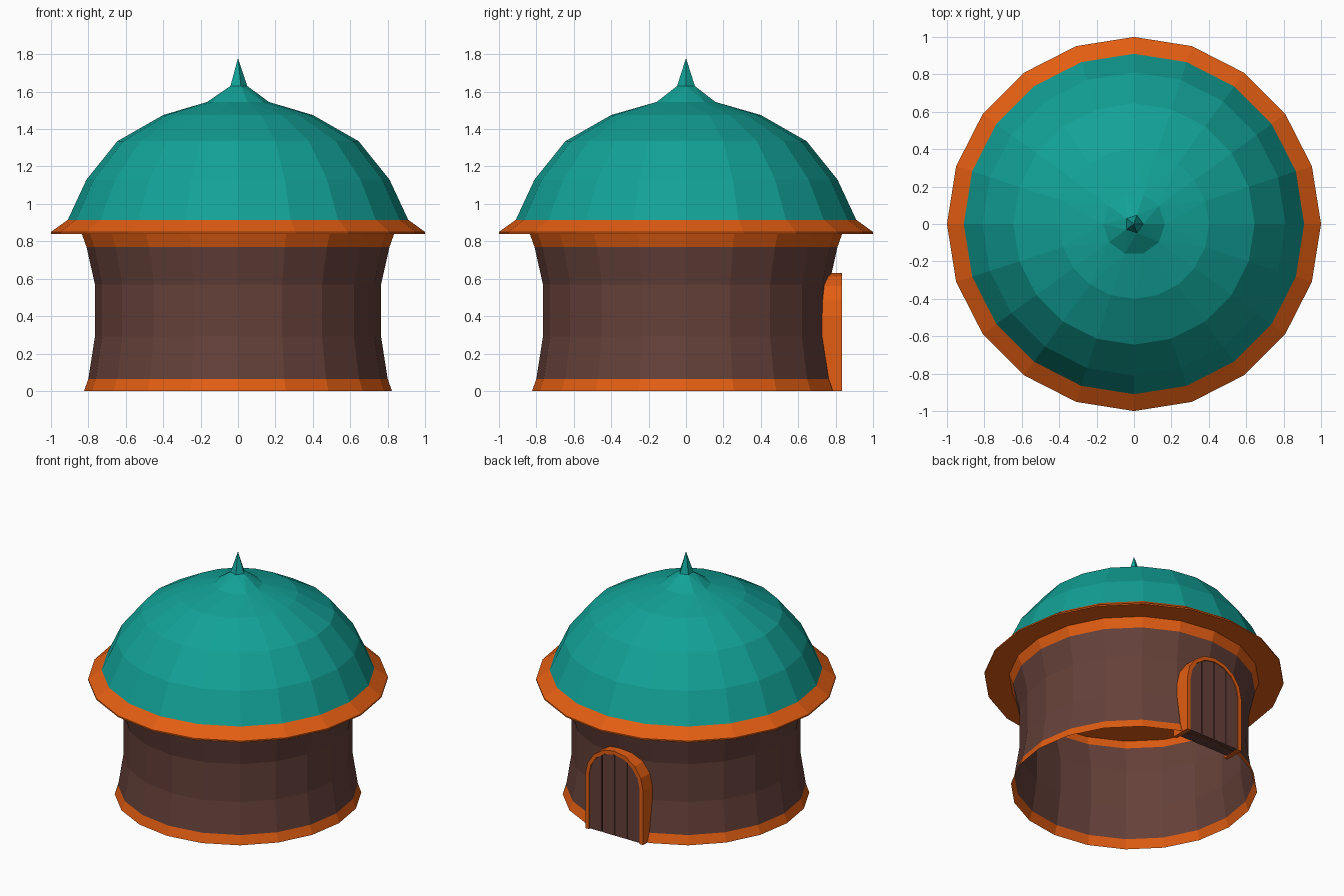
import bpy, bmesh, math

cube = bpy.data.objects.get("Cube")
if cube:
    bpy.data.objects.remove(cube, do_unlink=True)


def material(name, rgb):
    m = bpy.data.materials.new(name)
    m.use_nodes = True
    m.diffuse_color = (*rgb, 1)
    m.node_tree.nodes["Principled BSDF"].inputs["Base Color"].default_value = (*rgb, 1)
    return m


TEAL = material("teal", (0.006, 0.36, 0.31))
ORANGE = material("orange", (0.76, 0.11, 0.006))
BROWN = material("brown", (0.13, 0.052, 0.041))


def finish(bm, name, *mats):
    mesh = bpy.data.meshes.new(name)
    bm.to_mesh(mesh)
    bm.free()
    for m in mats:
        mesh.materials.append(m)
    obj = bpy.data.objects.new(name, mesh)
    bpy.context.collection.objects.link(obj)
    return obj


def ring(bm, r, z, n):
    return [bm.verts.new((r * math.cos(math.tau * i / n), r * math.sin(math.tau * i / n), z))
            for i in range(n)]


def join(bm, low, high):
    """Skin two rings; the upper one may have half as many points."""
    n, k = len(low), len(high)
    faces = []
    for i in range(k):
        j = (i + 1) % k
        if n == k:
            faces.append(bm.faces.new((low[i], low[j], high[j], high[i])))
        else:
            a, b, c = low[2 * i], low[2 * i + 1], low[(2 * i + 2) % n]
            for tri in ((a, b, high[i]), (b, c, high[j]), (b, high[j], high[i])):
                faces.append(bm.faces.new(tri))
    return faces


def turned(name, profile, mats, rule, cap=False, tip=None):
    bm = bmesh.new()
    rings = [ring(bm, *p) for p in profile]
    for low, high in zip(rings, rings[1:]):
        for f in join(bm, low, high):
            f.material_index = rule(f.calc_center_median().z)
    if cap:
        bm.faces.new(rings[0][::-1])
    if tip:
        point, top = bm.verts.new((0, 0, tip)), rings[-1]
        for i, v in enumerate(top):
            bm.faces.new((v, top[(i + 1) % len(top)], point))
    return finish(bm, name, *mats)


def slab(name, outline, y0, y1, mat):
    """Extrude an outline in x and z between two depths."""
    bm = bmesh.new()
    face = bm.faces.new([bm.verts.new((x, y0, z)) for x, z in outline])
    new = bmesh.ops.extrude_face_region(bm, geom=[face])["geom"]
    for v in new:
        if isinstance(v, bmesh.types.BMVert):
            v.co.y = y1
    bmesh.ops.recalc_face_normals(bm, faces=bm.faces)
    return finish(bm, name, mat)


# Flared wall with a trim band at the foot and the top
turned("wall", [(0.823, 0, 20), (0.8, 0.065, 20), (0.765, 0.29, 20),
                (0.765, 0.57, 20), (0.81, 0.77, 20), (0.835, 0.84, 20)],
       (BROWN, ORANGE), lambda z: int(z < 0.065 or z > 0.77))

# Eave
turned("eave", [(1, 0.84, 20), (1, 0.85, 20), (0.91, 0.915, 20)],
       (ORANGE,), lambda z: 0, cap=True)

# Dome, with fewer sides towards its spike
turned("dome", [(0.91, 0.915, 20), (0.81, 1.13, 20), (0.645, 1.335, 20),
                (0.4, 1.475, 20), (0.165, 1.545, 10), (0.05, 1.63, 5)],
       (TEAL,), lambda z: 0, tip=1.78)

# Arched door frame
SPRING, OUTER, INNER = 0.395, 0.235, 0.207


def arch(r, steps=8):
    curve = [(r * math.cos(math.pi * i / steps), SPRING + r * math.sin(math.pi * i / steps))
             for i in range(steps + 1)]
    return [(r, 0)] + curve + [(-r, 0)]


slab("door_frame", arch(OUTER) + arch(INNER)[::-1], 0.69, 0.835, ORANGE)

# Four door planks cut to the arch
GAP, WIDTH = 0.003, INNER / 2
for n in range(4):
    x0 = -INNER + n * WIDTH + GAP
    x1 = x0 + WIDTH - 2 * GAP
    xs = [x1 + (x0 - x1) * i / 4 for i in range(5)]
    top = [(x, SPRING + math.sqrt(INNER ** 2 - x * x) - 0.004) for x in xs]
    slab(f"door_plank_{n + 1}", [(x0, 0.005), (x1, 0.005)] + top, 0.72, 0.83, BROWN)
